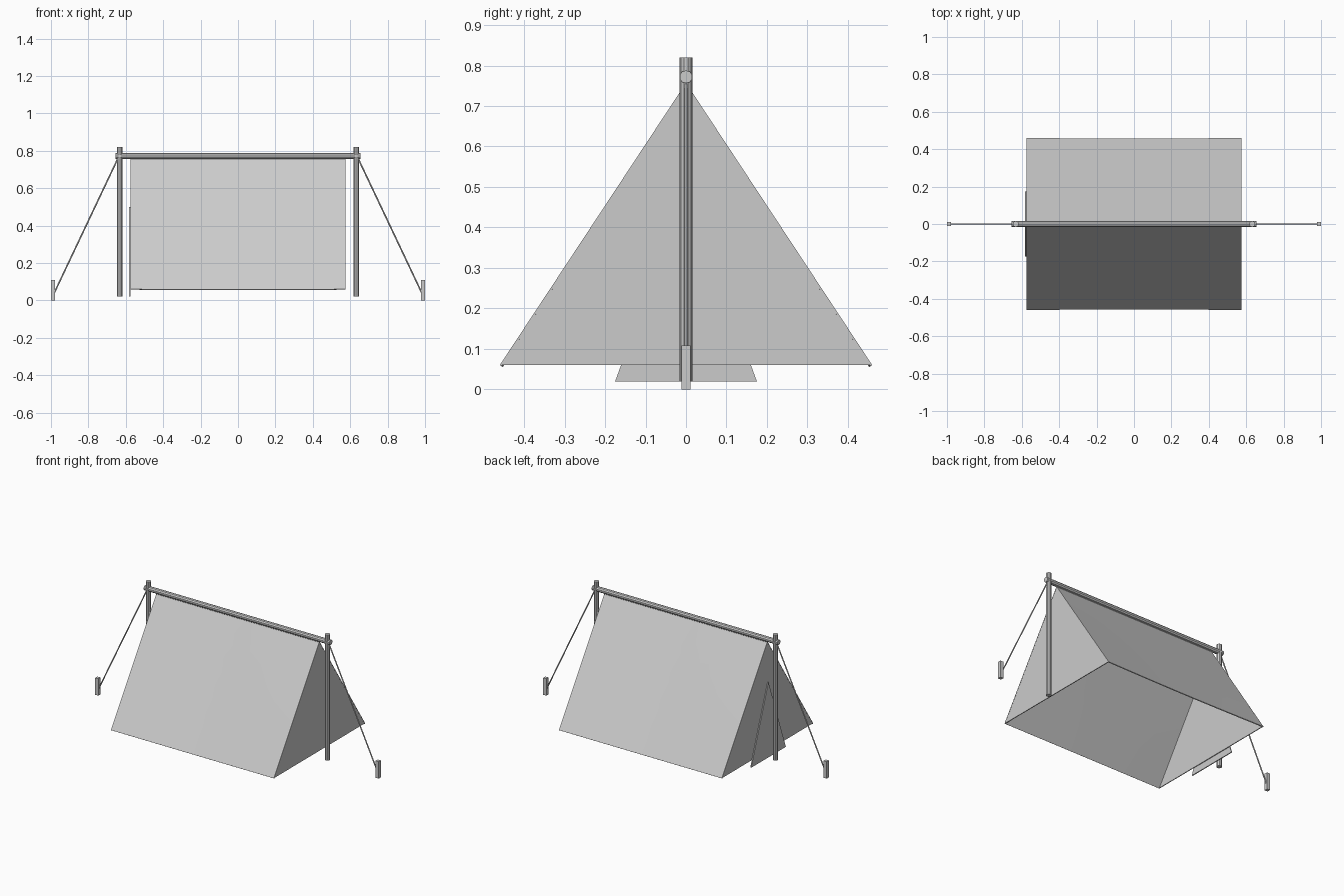
import bpy, bmesh, math
from mathutils import Vector

if "Cube" in bpy.data.objects:
    bpy.data.objects.remove(bpy.data.objects["Cube"])

L, W, TOP, BOT = 0.575, 0.46, 0.757, 0.06   # canvas half length, half width, heights


def mesh_object(name, bm):
    bmesh.ops.recalc_face_normals(bm, faces=bm.faces)
    me = bpy.data.meshes.new(name)
    bm.to_mesh(me)
    bm.free()
    ob = bpy.data.objects.new(name, me)
    bpy.context.collection.objects.link(ob)
    return ob


def rod(name, a, b, r, sides):
    a, b = Vector(a), Vector(b)
    bpy.ops.mesh.primitive_cylinder_add(vertices=sides, radius=r, depth=(b - a).length,
                                        location=(a + b) / 2)
    ob = bpy.context.object
    ob.name = name
    ob.rotation_euler = (b - a).to_track_quat('Z', 'Y').to_euler()
    return ob


def triangle(name, x, half, z0, z1, t):
    # thin upright triangle facing along x
    bm = bmesh.new()
    f = bm.faces.new([bm.verts.new((x - t / 2, y, z))
                      for y, z in ((-half, z0), (half, z0), (0, z1))])
    r = bmesh.ops.extrude_face_region(bm, geom=[f])
    bmesh.ops.translate(bm, vec=(t, 0, 0),
                        verts=[v for v in r['geom'] if isinstance(v, bmesh.types.BMVert)])
    return mesh_object(name, bm)


# sloping canvas panels, sagging slightly inward
def roof_panel(name, s):
    nx, nz, t = 7, 5, 0.005
    normal = Vector((0, s * (TOP - BOT), W)).normalized()
    bm = bmesh.new()
    layers = []
    for k in range(2):
        layers.append([])
        for i in range(nx + 1):
            for j in range(nz + 1):
                u, v = i / nx, j / nz
                p = Vector((L * (2 * u - 1), s * W * v, TOP + (BOT - TOP) * v))
                p -= normal * (0.004 * math.sin(math.pi * u) * v + k * t)
                layers[k].append(bm.verts.new(p))
    n = nz + 1
    for g in layers:
        for i in range(nx):
            for j in range(nz):
                a = i * n + j
                bm.faces.new((g[a], g[a + 1], g[a + n + 1], g[a + n]))
    # close the rim
    rim = ([i * n for i in range(nx)] + [nx * n + j for j in range(nz)]
           + [i * n + nz for i in range(nx, 0, -1)] + [j for j in range(nz, 0, -1)])
    o, q = layers
    for a, b in zip(rim, rim[1:] + rim[:1]):
        bm.faces.new((o[a], o[b], q[b], q[a]))
    ob = mesh_object(name, bm)
    ob.data.shade_smooth()
    bpy.context.view_layer.objects.active = ob
    ob.select_set(True)
    bpy.ops.object.shade_smooth_by_angle(angle=math.radians(30))
    ob.select_set(False)


roof_panel("front_canvas", -1)
roof_panel("back_canvas", 1)

# ridge pole
rod("ridge_pole", (-0.655, 0, 0.772), (0.655, 0, 0.772), 0.016, 10)

# end walls, posts, guy ropes and pegs on both sides
for side, s in (("left", -1), ("right", 1)):
    triangle(side + "_end_wall", s * (L - 0.003), W, BOT, TOP, 0.005)
    rod(side + "_post", (s * 0.632, 0, 0.02), (s * 0.632, 0, 0.82), 0.016, 10)
    rod(side + "_guy_rope", (s * 0.637, 0, 0.77), (s * 0.985, 0, 0.035), 0.004, 6)
    bpy.ops.mesh.primitive_cube_add(size=1, location=(s * 0.989, 0, 0.054))
    peg = bpy.context.object
    peg.name = side + "_peg"
    peg.scale = (0.022, 0.022, 0.108)

# door flap on the left end
triangle("door_flap", -0.579, 0.175, 0.02, 0.5, 0.006)
